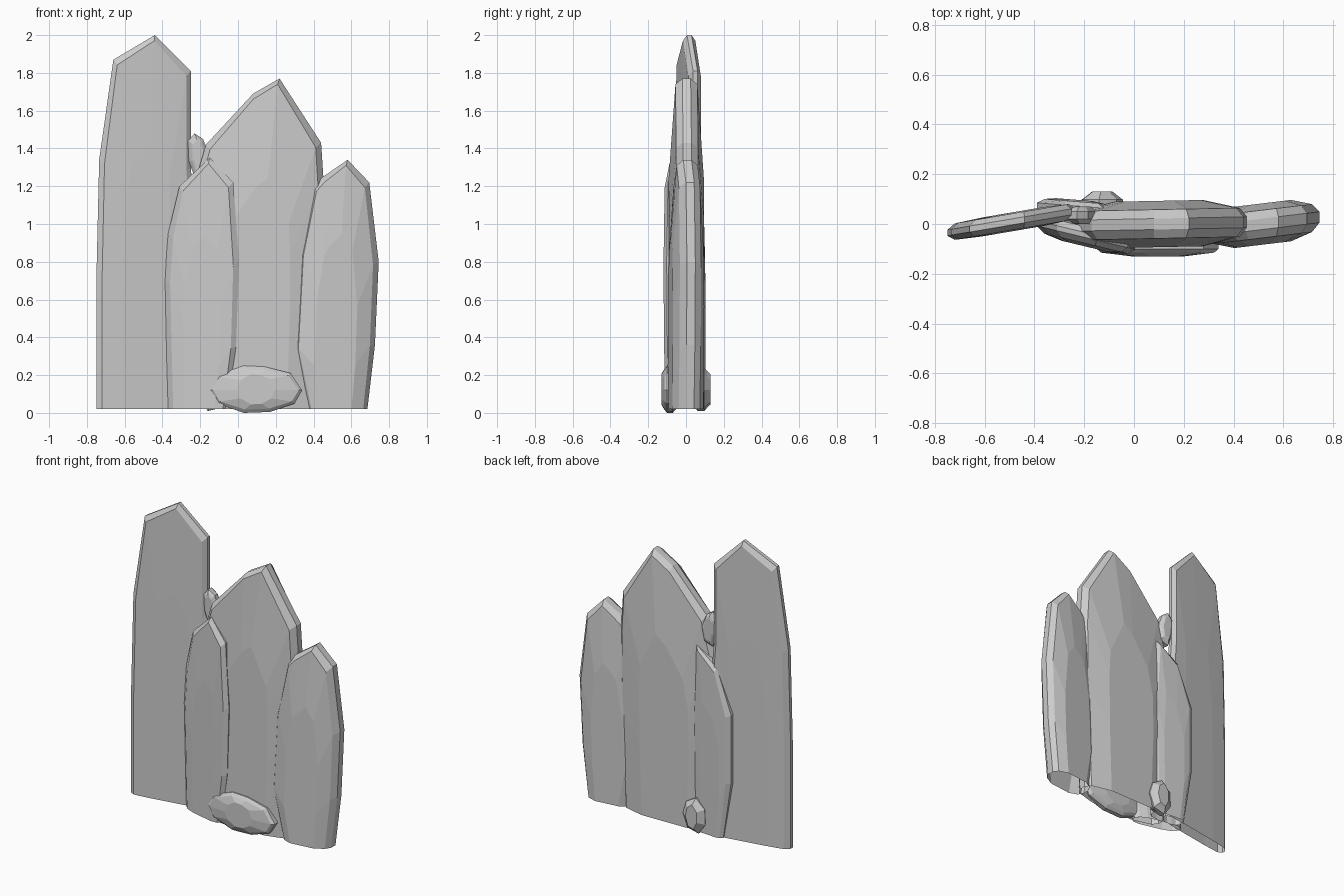
import bpy, bmesh


def rock(name, outline, y, slope, rim, shoulder, crown, z0=0.02, bevel=0.03, core=0.5):
    """Faceted stone: front outline (x, z) bevelled towards a front and a back crown.
    y/slope place the middle plane, rim/shoulder/crown are half thicknesses."""
    xs = [p[0] for p in outline]
    cx, hw = (min(xs) + max(xs)) / 2, (max(xs) - min(xs)) / 2
    h = max(abs(p[1] - z0) for p in outline)
    levels = [(hw * core, h * core * 0.6, -crown), (bevel, bevel, -shoulder), (0, 0, -rim),
              (0, 0, rim), (bevel, bevel, shoulder), (hw * core, h * core * 0.6, crown)]
    bm = bmesh.new()
    rings = []
    for dx, dz, off in levels:
        ring = []
        for x, z in outline:
            px = cx + (x - cx) * (1 - dx / hw)
            pz = z0 + (z - z0) * (1 - dz / h)
            ring.append(bm.verts.new((px, y + slope * (px - cx) + off, pz)))
        rings.append(ring)
    n = len(outline)
    for a, b in zip(rings, rings[1:]):
        for i in range(n):
            j = (i + 1) % n
            bm.faces.new((a[i], a[j], b[j], b[i]))
    bm.faces.new(rings[0])
    bm.faces.new(rings[-1])
    bmesh.ops.recalc_face_normals(bm, faces=bm.faces)
    # Slabs are open underneath
    base = [f for f in bm.faces if all(abs(v.co.z - z0) < 1e-5 for v in f.verts)]
    bmesh.ops.delete(bm, geom=base, context='FACES_ONLY')
    mesh = bpy.data.meshes.new(name)
    bm.to_mesh(mesh)
    bm.free()
    ob = bpy.data.objects.new(name, mesh)
    bpy.context.collection.objects.link(ob)
    return ob


# Standing slabs
rock("tall_left_slab",
     [(-0.75, 0.02), (-0.75, 0.7), (-0.735, 1.34), (-0.66, 1.87), (-0.44, 2.0),
      (-0.25, 1.81), (-0.25, 1.3), (-0.2, 0.7), (-0.19, 0.02)],
     0.012, 0.17, 0.012, 0.033, 0.038)
rock("centre_slab",
     [(-0.22, 0.02), (-0.26, 0.8), (-0.25, 1.15), (-0.17, 1.42), (0.08, 1.69), (0.22, 1.77),
      (0.44, 1.43), (0.455, 1.2), (0.45, 0.7), (0.42, 0.02)],
     0.0, 0.02, 0.022, 0.058, 0.093)
rock("right_slab",
     [(0.37, 0.02), (0.29, 0.35), (0.32, 0.85), (0.40, 1.2), (0.45, 1.25), (0.58, 1.34),
      (0.695, 1.22), (0.745, 0.8), (0.725, 0.36), (0.685, 0.02)],
     0.0, 0.12, 0.022, 0.056, 0.083)
rock("front_slab",
     [(-0.37, 0.02), (-0.39, 0.7), (-0.37, 0.95), (-0.31, 1.2), (-0.15, 1.35),
      (-0.025, 1.22), (0.005, 0.8), (-0.01, 0.35), (-0.06, 0.02)],
     -0.045, -0.24, 0.01, 0.034, 0.046)
rock("back_slab",
     [(-0.33, 0.02), (-0.39, 0.4), (-0.39, 0.85), (-0.28, 1.13), (-0.12, 1.24),
      (-0.09, 0.8), (-0.11, 0.02)],
     0.055, -0.08, 0.018, 0.036, 0.043)

# Loose stones
rock("front_stone",
     [(-0.15, 0.12), (-0.11, 0.2), (0.03, 0.25), (0.14, 0.245), (0.28, 0.21), (0.34, 0.12),
      (0.30, 0.05), (0.17, 0.005), (0.03, 0.0), (-0.11, 0.05)],
     -0.085, 0, 0.015, 0.03, 0.046, z0=0.125, bevel=0.018, core=0.6)
rock("back_stone",
     [(-0.21, 0.08), (-0.205, 0.18), (-0.14, 0.24), (-0.07, 0.2), (-0.045, 0.12),
      (-0.08, 0.03), (-0.16, 0.01)],
     0.08, 0, 0.018, 0.032, 0.05, z0=0.125, bevel=0.018)
rock("wedged_stone",
     [(-0.26, 1.33), (-0.265, 1.44), (-0.23, 1.48), (-0.185, 1.45), (-0.15, 1.36),
      (-0.17, 1.27), (-0.23, 1.25)],
     0.035, 0, 0.015, 0.03, 0.036, z0=1.37, bevel=0.018)
